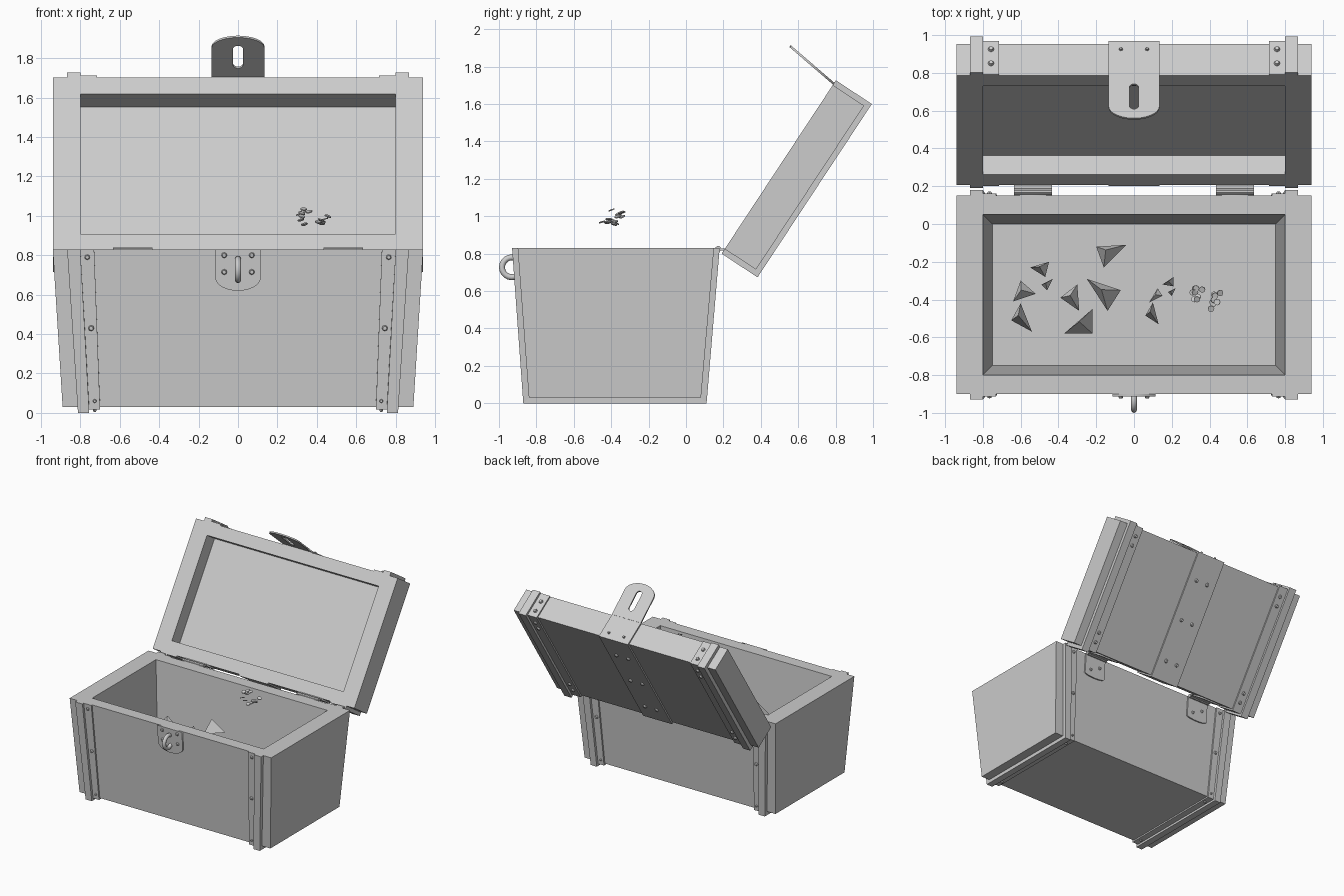
import bpy, bmesh, math, random
from mathutils import Matrix, Vector, Euler

if "Cube" in bpy.data.objects:
    bpy.data.objects.remove(bpy.data.objects["Cube"])

random.seed(4)
grey = bpy.data.materials.new("plain grey")
grey.diffuse_color = (0.604, 0.604, 0.604, 1)
grey.use_nodes = True
grey.node_tree.nodes["Principled BSDF"].inputs["Base Color"].default_value = grey.diffuse_color

BODY = Matrix.Identity(4)
# Lid frame: x, y from hinge edge to front edge, z out of the hollow inside
LID = Matrix.Translation((0, 0.207, 0.825)) @ Matrix.Rotation(math.radians(56.6), 4, 'X')


def finish(name, bm, M=BODY):
    bmesh.ops.recalc_face_normals(bm, faces=bm.faces[:])
    me = bpy.data.meshes.new(name)
    bm.to_mesh(me)
    bm.free()
    me.materials.append(grey)
    ob = bpy.data.objects.new(name, me)
    ob.matrix_world = M
    bpy.context.collection.objects.link(ob)
    return ob


def tub(name, M, rings):
    """Hollow box from rectangles (half width, y0, y1, z), outside then inside."""
    bm = bmesh.new()
    loops = [[bm.verts.new(p) for p in ((-x, a, z), (x, a, z), (x, b, z), (-x, b, z))]
             for x, a, b, z in rings]
    for p, q in zip(loops, loops[1:]):
        for i in range(4):
            bm.faces.new((p[i], p[i - 1], q[i - 1], q[i]))
    bm.faces.new(loops[0])
    bm.faces.new(loops[-1])
    finish(name, bm, M)


def band(name, M, shape, t, top_x, bottom_x):
    """U-shaped strap of thickness t around the front, bottom and back."""
    ft, bt, zt, fb, bb, zb = shape
    prof = [(ft - t, zt), (fb - t, zb - t), (bb + t, zb - t), (bt + t, zt),
            (bt, zt), (bb, zb), (fb, zb), (ft, zt)]
    bm = bmesh.new()
    sides = [[bm.verts.new(((top_x if z == zt else bottom_x)[k], y, z)) for y, z in prof]
             for k in (0, 1)]
    a, b = sides
    for i in range(8):
        bm.faces.new((a[i], a[i - 1], b[i - 1], b[i]))
    for s in sides:
        for i in range(3):
            bm.faces.new((s[i], s[i + 1], s[6 - i], s[7 - i]))
    finish(name, bm, M)


def frame(origin, xdir, ydir):
    x, y = Vector(xdir).normalized(), Vector(ydir).normalized()
    M = Matrix((x, y, x.cross(y))).transposed().to_4x4()
    return Matrix.Translation(origin) @ M


def tongue(name, M, w, straight, arc, thick, slot=None):
    """Flat plate with a rounded end and an optional long slot."""
    arcs = [math.pi * i / 12 for i in range(13)]
    outlines = [[(-w, 0), (w, 0)] + [(w * math.cos(t), straight + arc * math.sin(t)) for t in arcs]]
    if slot:
        r, lo, hi = slot
        outlines.append([(r * math.cos(t), hi - r + r * math.sin(t)) for t in arcs] +
                        [(-r * math.cos(t), lo + r - r * math.sin(t)) for t in arcs])
    cu = bpy.data.curves.new(name, 'CURVE')
    cu.dimensions, cu.fill_mode, cu.extrude = '2D', 'BOTH', thick / 2
    for pts in outlines:
        sp = cu.splines.new('POLY')
        sp.points.add(len(pts) - 1)
        for p, (x, y) in zip(sp.points, pts):
            p.co = (x, y, 0, 1)
        sp.use_cyclic_u = True
    cu.materials.append(grey)
    ob = bpy.data.objects.new(name, cu)
    ob.matrix_world = M @ Matrix.Translation((0, 0, thick / 2))
    bpy.context.collection.objects.link(ob)
    bpy.ops.object.select_all(action='DESELECT')
    ob.select_set(True)
    bpy.context.view_layer.objects.active = ob
    bpy.ops.object.convert(target='MESH')


def rivets(name, M, spots):
    bm = bmesh.new()
    for pos, nrm, r in spots:
        m = Matrix.Translation(pos) @ Vector(nrm).to_track_quat('Z', 'Y').to_matrix().to_4x4()
        bmesh.ops.create_cone(bm, cap_ends=True, segments=8, radius1=r, radius2=r * 0.5,
                              depth=0.026, matrix=m)
    finish(name, bm, M)


def front_y(z): return -0.84 - 0.06 * (z - 0.03) / 0.8
def back_y(z): return 0.08 + 0.07 * (z - 0.03) / 0.8


# Chest body and lid
tub("chest_body", BODY, [(0.89, -0.84, 0.08, 0.03), (0.94, -0.90, 0.15, 0.83),
                         (0.80, -0.80, 0.05, 0.83), (0.75, -0.75, 0.0, 0.13)])
tub("chest_lid", LID, [(0.94, 0, 1.05, -0.2), (0.94, 0, 1.05, 0),
                       (0.80, 0.10, 0.95, 0), (0.80, 0.10, 0.95, -0.12)])

# Straps: a thick rib beside a thin riveted plate
T = 0.012
body_u = (-0.90, 0.15, 0.83, -0.84, 0.08, 0.03)
lid_u = (0, 1.05, 0, 0, 1.05, -0.2)
body_spots, lid_spots = [], []
for s, side in ((-1, "left"), (1, "right")):
    band(f"body_rib_{side}", BODY, body_u, 0.03, (s * .80, s * .867), (s * .755, s * .812))
    band(f"body_plate_{side}", BODY, body_u, T, (s * .73, s * .80), (s * .70, s * .755))
    band(f"lid_rib_{side}", LID, lid_u, 0.03, (s * .80, s * .867), (s * .80, s * .867))
    band(f"lid_plate_{side}", LID, lid_u, T, (s * .715, s * .80), (s * .715, s * .80))
    for z, x, r in ((.79, .765, .018), (.43, .745, .02), (.06, .727, .013)):
        body_spots += [((s * x, front_y(z) - T, z), (0, -1, -.07), r),
                       ((s * x, back_y(z) + T, z), (0, 1, -.08), r)]
    for y in (-0.78, 0.02):
        body_spots.append(((s * .727, y, 0.03 - T), (0, 0, -1), .013))
    for y in (.07, .15, .90, .98):
        lid_spots.append(((s * .757, y, -.2 - T), (0, 0, -1), .021))
    for z in (-.07, -.16):
        lid_spots.append(((s * .757, 1.05 + T, z), (0, 1, 0), .022))
    for y in (.15, .50, .84):
        lid_spots.append(((s * .055, y, -.2 - T), (0, 0, -1), .022))
    lid_spots.append(((s * .07, 1.05 + T, -.16), (0, 1, 0), .014))

    # Hinges: leaf on the body, knuckle, leaf on the lid edge
    hx = s * 0.535
    tongue(f"hinge_leaf_{side}", frame((hx, 0.15, 0.83), (1, 0, 0), (0, -.07, -.8)),
           0.10, 0.17, 0.02, T)
    tongue(f"hinge_lid_leaf_{side}", LID @ frame((hx, 0, 0), (1, 0, 0), (0, 0, -1))
           @ Matrix.Translation((0, 0, -T)), 0.10, 0.13, 0.02, T)
    bm = bmesh.new()
    bmesh.ops.create_cone(bm, cap_ends=True, segments=10, radius1=.016, radius2=.016, depth=.2,
                          matrix=Matrix.Translation((hx, .172, .825)) @ Matrix.Rotation(math.pi / 2, 4, 'Y'))
    bmesh.ops.create_cube(bm, size=1, matrix=Matrix.Translation((hx, .185, .822))
                          @ Matrix.Diagonal((.2, .045, .012, 1)))
    finish(f"hinge_knuckle_{side}", bm)
    for dx, z in ((-.045, .74), (.045, .70)):
        body_spots.append(((hx + dx, back_y(z) + T, z), (0, 1, -.08), .018))
    for z in (.80, .715):
        body_spots.append(((s * .07, front_y(z) - T, z), (0, -1, -.07), .019))

# Central lid strap and slotted hasp
band("lid_centre_strap", LID, lid_u, T, (-.135, .135), (-.135, .135))
tongue("hasp", frame((0, 0.795, 1.712), (1, 0, 0), (0, -.23, .198)), .135, .225, .085, T,
       (.025, .07, .245))

# Lock plate and staple on the front
tongue("lock_plate", frame((0, -.90, .83), (-1, 0, 0), (0, .06, -.8)), .115, .145, .065, T)
bpy.ops.mesh.primitive_torus_add(location=(0, -.931, .727), rotation=(0, math.pi / 2, 0),
                                 major_segments=20, minor_segments=8,
                                 major_radius=.053, minor_radius=.016)
staple = bpy.context.object
staple.name = "lock_staple"
staple.data.materials.append(grey)
bpy.ops.object.shade_smooth()

rivets("body_rivets", BODY, body_spots)
rivets("lid_rivets", LID, lid_spots)

# Gems: uneven pyramids given by their outline seen from above
gems = [(-.20, -.12, -.04, -.11, -.16, -.23), (-.25, -.29, -.07, -.35, -.14, -.46),
        (-.30, -.32, -.39, -.39, -.29, -.46), (-.22, -.45, -.37, -.58, -.22, -.58),
        (-.45, -.20, -.55, -.23, -.47, -.28), (-.43, -.29, -.49, -.32, -.46, -.35),
        (-.60, -.30, -.52, -.37, -.64, -.41), (-.60, -.42, -.54, -.57, -.65, -.51),
        (.125, -.34, .15, -.38, .08, -.415), (.10, -.415, .13, -.53, .06, -.485),
        (.21, -.28, .15, -.32, .21, -.33), (.22, -.34, .18, -.36, .20, -.38)]
bm = bmesh.new()
for g in gems:
    pts = [Vector((g[i], g[i + 1], 0.48)) for i in (0, 2, 4)]
    size = (pts[0] - pts[1]).length
    top = sum(pts, Vector()) / 3 + Vector((-.1 * size, .1 * size, .6 * size))
    a, b, c, d = [bm.verts.new(p) for p in pts + [top]]
    for f in ((a, b, c), (a, b, d), (b, c, d), (c, a, d)):
        bm.faces.new(f)
finish("gems", bm)

# Two small clusters of coins in the air above the chest
bm = bmesh.new()
for cx, cy, cz, dx, dy, dz in ((.335, -.37, .99, .03, .035, .05), (.44, -.405, .98, .04, .05, .02)):
    for i in range(8):
        p = Vector((cx + dx * random.uniform(-1, 1), cy + dy * random.uniform(-1, 1),
                    cz + dz * random.uniform(-1, 1)))
        tilt = Euler((random.uniform(-.4, .5), random.uniform(-.4, .4), 0)).to_matrix().to_4x4()
        bmesh.ops.create_cone(bm, cap_ends=True, segments=8, radius1=.017, radius2=.017,
                              depth=.006, matrix=Matrix.Translation(p) @ tilt)
finish("coins", bm)
